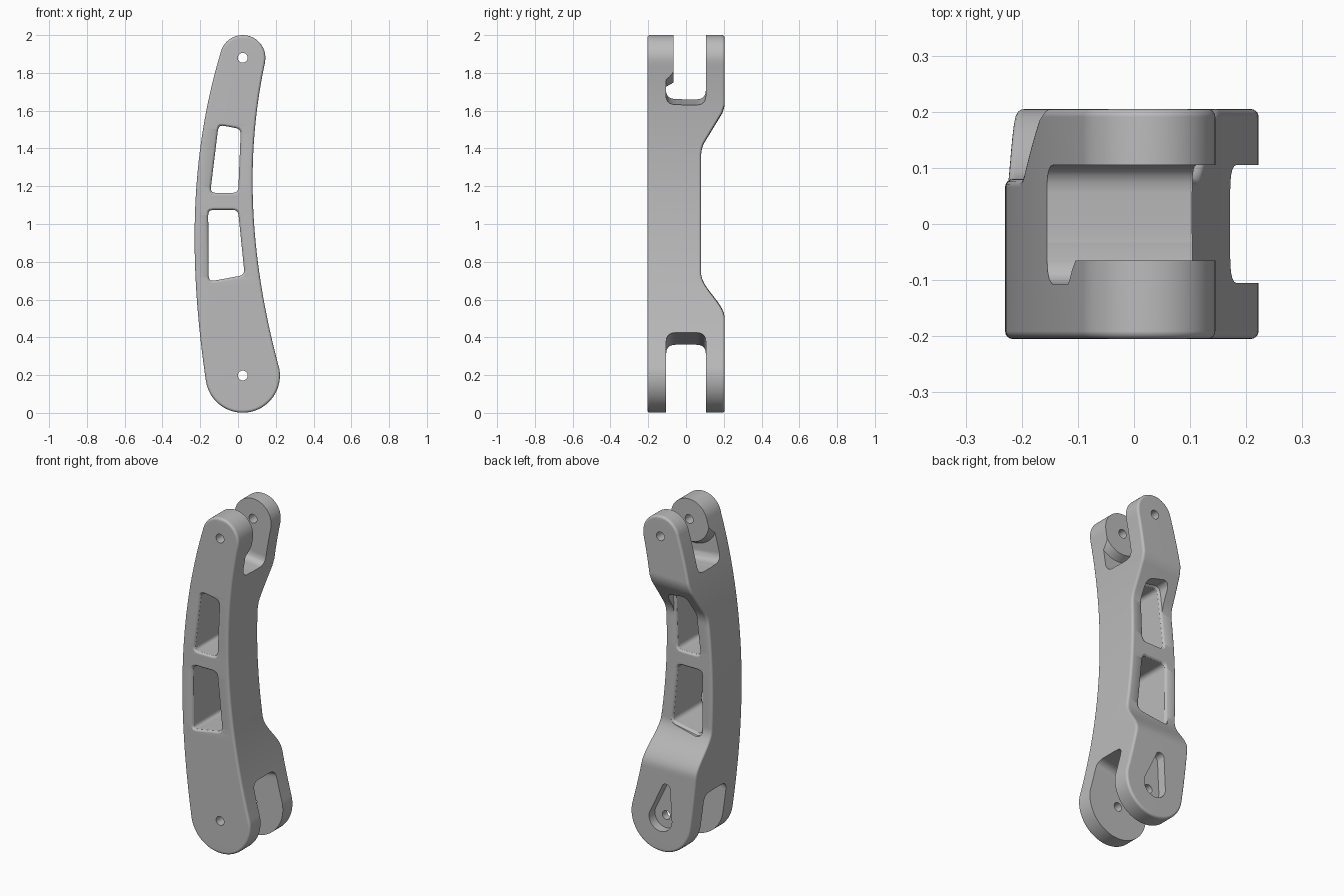
import bpy, bmesh, math
from mathutils import Vector

cube = bpy.data.objects.get("Cube")
if cube:
    bpy.data.objects.remove(cube)

TOP_PIN, TOP_R = Vector((0.025, 1.88)), 0.12
LOW_PIN, LOW_R = Vector((0.025, 0.198)), 0.197
FRONT, BACK, WAIST = -0.205, 0.205, 0.08


def cubic(z, pts):
    """Cubic through four (z, x) points."""
    total = 0
    for i, (zi, xi) in enumerate(pts):
        for j, (zj, _) in enumerate(pts):
            if i != j:
                xi *= (z - zj) / (zi - zj)
        total += xi
    return total


def edge_x(z, side):
    """Side outline of the arm: pin circles joined by a long curve."""
    low, high = (0.17, 1.91) if side < 0 else (0.24, 1.85)
    for pin, r, inside in ((TOP_PIN, TOP_R, z > high), (LOW_PIN, LOW_R, z < low)):
        if inside:
            return pin.x + side * math.sqrt(max(0, r * r - (z - pin.y) ** 2))
    if side < 0:
        return cubic(z, ((1.91, -0.091), (1.4, -0.2), (0.8, -0.228), (0.17, -0.17)))
    return cubic(z, ((1.85, 0.142), (1.4, 0.082), (0.8, 0.105), (0.24, 0.217)))


def back_y(z):
    """Back surface: narrow waist between the two thick ends."""
    if z < 1:
        t = min(1, max(0, (z - 0.5) / 0.24))
        return BACK + (WAIST - BACK) * t * t * (3 - 2 * t)
    steps = ((1, WAIST), (1.38, WAIST), (1.42, 0.09), (1.59, 0.193), (1.63, BACK), (3, BACK))
    for (z0, y0), (z1, y1) in zip(steps, steps[1:]):
        if z <= z1:
            return y0 + (y1 - y0) * (z - z0) / (z1 - z0)


def inset(ring, d):
    """Move a clockwise outline inward by d (outward when negative)."""
    out = []
    for i, p in enumerate(ring):
        t = (ring[(i + 1) % len(ring)] - ring[i - 1]).normalized()
        out.append(p + Vector((t.y, -t.x)) * d)
    return out


def rounded(pts, r, n=5):
    """Outline with softened corners."""
    pts, out = [Vector(p) for p in pts], []
    for i, p in enumerate(pts):
        a = p + (pts[i - 1] - p).normalized() * r
        b = p + (pts[(i + 1) % len(pts)] - p).normalized() * r
        for k in range(n + 1):
            t = k / n
            out.append(a * (1 - t) ** 2 + p * 2 * t * (1 - t) + b * t * t)
    return out


def circle(c, r, start=0, end=360, n=32):
    """Clockwise arc, without the last point of a full turn."""
    count = n if end - start == 360 else n + 1
    angles = [math.radians(start + (end - start) * k / n) for k in range(count)]
    return [Vector((c[0] - r * math.cos(a), c[1] + r * math.sin(a))) for a in angles]


def loft(name, rings, ladder=False):
    """Skin a list of equal 3D rings and close both ends."""
    bm = bmesh.new()
    rows = [[bm.verts.new(p) for p in ring] for ring in rings]
    m = len(rows[0])
    for a, b in zip(rows, rows[1:]):
        for i in range(m):
            j = (i + 1) % m
            bm.faces.new((a[i], a[j], b[j], b[i]))
    for row in (rows[0], rows[-1]):
        if ladder:
            for i in range(m // 2):
                ids = dict.fromkeys((i, i + 1, (m - i - 1) % m, (m - i) % m))
                bm.faces.new([row[k] for k in ids])
        else:
            bm.faces.new(row)
    bmesh.ops.recalc_face_normals(bm, faces=bm.faces)
    mesh = bpy.data.meshes.new(name)
    bm.to_mesh(mesh)
    bm.free()
    obj = bpy.data.objects.new(name, mesh)
    bpy.context.collection.objects.link(obj)
    return obj


def along_y(ring, y):
    return [(p.x, y, p.y) for p in ring]


def along_x(ring, x, slope):
    return [(x, p.x, p.y + slope * x) for p in ring]


# Arm body with rounded front and back rims
levels = [LOW_PIN.y - LOW_R * math.cos(math.radians(a)) for a in range(0, 105, 5)]
levels += [0.25 + 0.02 * k for k in range(80)]
levels += [TOP_PIN.y + TOP_R * math.cos(math.radians(a)) for a in range(105, -1, -5)]
levels.sort()
outline = [Vector((edge_x(z, -1), z)) for z in levels]
outline += [Vector((edge_x(z, 1), z)) for z in levels[-2:0:-1]]
RIM = 0.014
front_rings, back_rings = [], []
for step in range(5):
    a = math.radians(22.5 * step)
    ring, depth = inset(outline, RIM * (1 - math.sin(a))), RIM * (1 - math.cos(a))
    front_rings.append(along_y(ring, FRONT + depth))
    back_rings.append([(p.x, back_y(q.y) - depth, p.y) for p, q in zip(ring, outline)])
arm = loft("link_arm", front_rings + back_rings[::-1], ladder=True)

cutters = []

# Two windows with eased rims
windows = (
    ((-0.147, 1.165), (-0.103, 1.525), (0.015, 1.503), (0.001, 1.165)),
    ((-0.155, 0.695), (-0.158, 1.075), (0.0, 1.075), (0.035, 0.73)),
)
for pts in windows:
    ring = rounded(pts, 0.03)
    profile = ((-0.25, 0.012), (FRONT, 0.012), (FRONT + 0.004, 0.005),
               (FRONT + 0.012, 0), (WAIST - 0.012, 0), (WAIST - 0.004, 0.005),
               (WAIST, 0.012), (0.3, 0.012))
    cutters.append(loft("window_cutter", [along_y(inset(ring, -d), y) for y, d in profile]))

# Fork slots at both ends
low_slot = rounded(((-0.105, -0.3), (-0.105, 0.395), (0.105, 0.395), (0.105, -0.3)), 0.05)
cutters.append(loft("low_slot_cutter", [along_x(low_slot, x, 0.175) for x in (-0.4, 0.4)]))
top_slot = rounded(((-0.065, 1.642), (-0.065, 2.3), (0.105, 2.3), (0.105, 1.642)), 0.05)
cutters.append(loft("top_slot_cutter", [along_x(top_slot, x, -0.115) for x in (-0.4, 0.4)]))


# Relief below the round pad inside the front top lug
def relief(r, floor):
    arc = circle(TOP_PIN, r, 0, -180, 24)
    ends = [Vector((0.4, TOP_PIN.y)), Vector((0.4, floor - 0.046)),
            Vector((-0.4, floor + 0.046)), Vector((-0.4, TOP_PIN.y))]
    return arc + ends


cutters.append(loft("pad_relief_cutter", [
    along_y(relief(r, floor), y) for y, r, floor in (
        (-0.107, 0.155, 1.685), (-0.098, 0.149, 1.662), (-0.085, 0.142, 1.65),
        (-0.065, 0.13, 1.644), (0.0, 0.13, 1.644))]))

# Pin holes
for pin in (TOP_PIN, LOW_PIN):
    cutters.append(loft("pin_cutter", [along_y(circle(pin, 0.026), y) for y in (-0.4, 0.4)]))

# Teardrop pocket in the back of the lower lug
drop = circle(LOW_PIN, 0.075, -190, 20, 24) + circle((-0.012, 0.385), 0.028, 10, 170, 12)
drop = circle((-0.012, 0.385), 0.028, 10, 170, 12) + circle(LOW_PIN, 0.075, 165, 375, 24)
cutters.append(loft("pocket_cutter", [along_y(drop, y) for y in (0.15, 0.3)]))

# Cut everything out of the arm
bpy.context.view_layer.objects.active = arm
arm.select_set(True)
for cutter in cutters:
    cutter.hide_render = True
    mod = arm.modifiers.new("cut", "BOOLEAN")
    mod.operation, mod.solver, mod.object = "DIFFERENCE", "EXACT", cutter
    bpy.ops.object.modifier_apply(modifier=mod.name)
    bpy.data.objects.remove(cutter)

# Plain grey finish with smooth curves and crisp edges
grey = bpy.data.materials.new("plain_grey")
grey.use_nodes = True
grey.diffuse_color = (0.5, 0.5, 0.5, 1)
grey.node_tree.nodes["Principled BSDF"].inputs["Base Color"].default_value = (0.5, 0.5, 0.5, 1)
arm.data.materials.clear()
arm.data.materials.append(grey)
bpy.ops.object.shade_smooth_by_angle(angle=math.radians(30))
weighted = arm.modifiers.new("even_shading", "WEIGHTED_NORMAL")
weighted.keep_sharp = True
